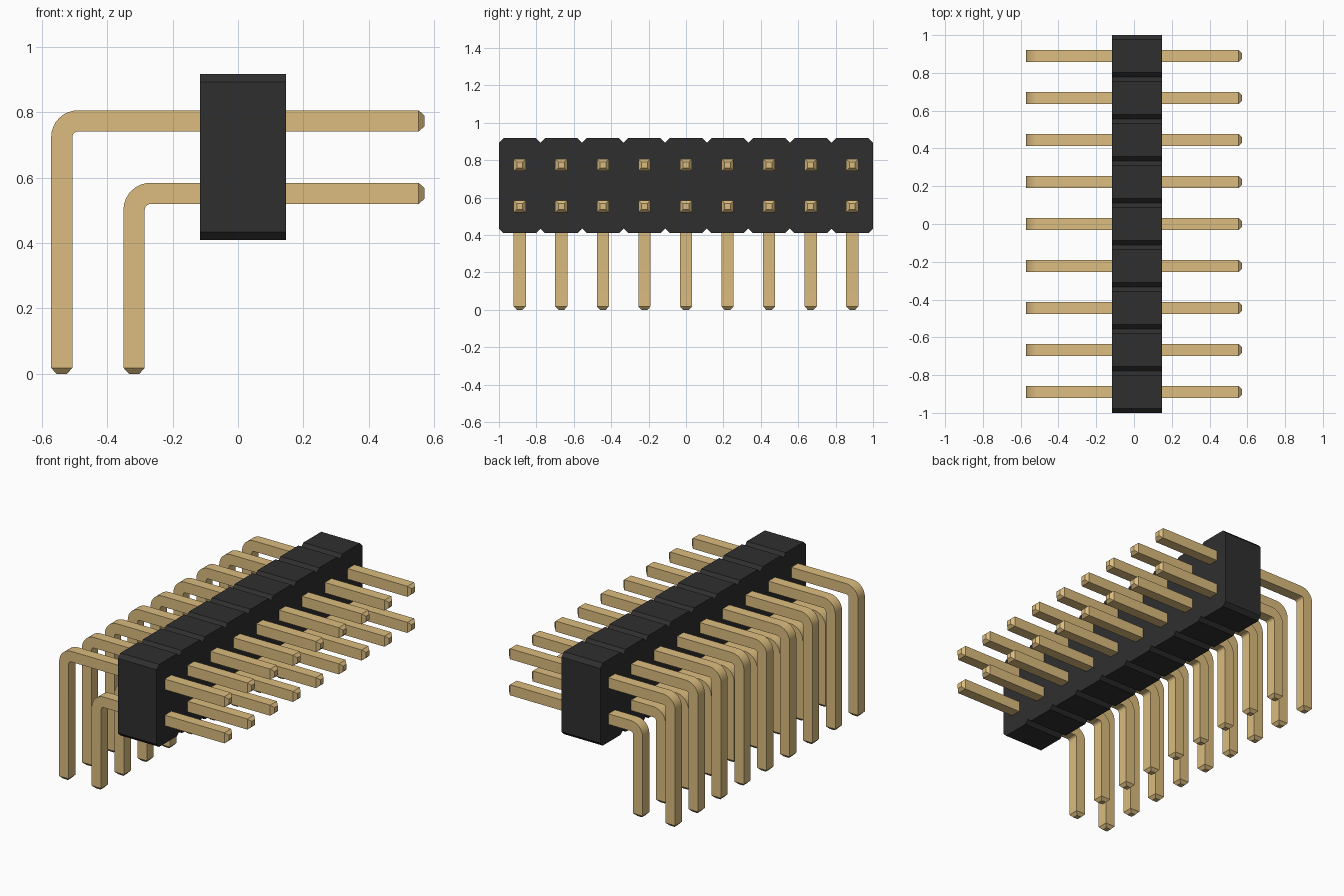
import bpy, bmesh, math
from mathutils import Vector

cube = bpy.data.objects.get("Cube")
if cube:
    bpy.data.objects.remove(cube, do_unlink=True)


def make_material(name, rgb):
    mat = bpy.data.materials.new(name)
    mat.use_nodes = True
    mat.diffuse_color = (*rgb, 1)
    mat.node_tree.nodes["Principled BSDF"].inputs["Base Color"].default_value = (*rgb, 1)
    return mat


def finish(bm, name, mat):
    bmesh.ops.recalc_face_normals(bm, faces=bm.faces)
    mesh = bpy.data.meshes.new(name)
    bm.to_mesh(mesh)
    bm.free()
    mesh.materials.append(mat)
    obj = bpy.data.objects.new(name, mesh)
    bpy.context.collection.objects.link(obj)
    return obj


black = make_material("black plastic", (0.028, 0.028, 0.028))
gold = make_material("gold metal", (0.708, 0.504, 0.211))

COUNT = 9
PITCH = 2 / COUNT
HALF = 0.0325      # half the pin thickness
TIP = 0.016        # half the tip thickness
TAPER = 0.018
BEND = 0.05        # centreline bend radius


# Housing: chamfered outline in the yz plane, extruded along x
def build_housing(x0, x1, z0, z1, cut):
    top = []
    for i in range(COUNT):
        y = -1 + i * PITCH
        if i == 0:
            top.append((y, z1 - cut))
        top += [(y + cut, z1), (y + PITCH - cut, z1), (y + PITCH, z1 - cut)]
    bottom = [(y, z0 + z1 - z) for y, z in reversed(top)]
    bm = bmesh.new()
    face = bm.faces.new([bm.verts.new((x0, y, z)) for y, z in top + bottom])
    ext = bmesh.ops.extrude_face_region(bm, geom=[face])
    moved = [v for v in ext["geom"] if isinstance(v, bmesh.types.BMVert)]
    bmesh.ops.translate(bm, verts=moved, vec=(x1 - x0, 0, 0))
    # the extrusion leaves the starting face as the closing cap
    return finish(bm, "housing", black)


# Pin: square section swept from the mating tip, round the bend, to the foot
def build_pin_mesh(name, x_leg, z_arm, x_tip):
    along, down = Vector((-1, 0, 0)), Vector((0, 0, -1))
    stations = [(Vector((x_tip, 0, z_arm)), along, TIP),
                (Vector((x_tip - TAPER, 0, z_arm)), along, HALF)]
    centre = Vector((x_leg + BEND, 0, z_arm - BEND))
    steps = 8
    for i in range(steps + 1):
        a = math.pi / 2 * i / steps
        radial = Vector((-math.sin(a), 0, math.cos(a)))
        tangent = Vector((-math.cos(a), 0, -math.sin(a)))
        stations.append((centre + radial * BEND, tangent, HALF))
    stations += [(Vector((x_leg, 0, TAPER)), down, HALF),
                 (Vector((x_leg, 0, 0)), down, TIP)]

    bm = bmesh.new()
    side = Vector((0, 1, 0))
    rings = []
    for point, tangent, h in stations:
        normal = side.cross(tangent)
        rings.append([bm.verts.new(point + side * h * s + normal * h * t)
                      for s, t in ((-1, -1), (1, -1), (1, 1), (-1, 1))])
    for a, b in zip(rings, rings[1:]):
        for k in range(4):
            n = (k + 1) % 4
            bm.faces.new((a[k], a[n], b[n], b[k]))
    bm.faces.new(rings[0])
    bm.faces.new(rings[-1])
    obj = finish(bm, name, gold)
    bpy.ops.object.select_all(action="DESELECT")
    obj.select_set(True)
    bpy.context.view_layer.objects.active = obj
    bpy.ops.object.shade_smooth_by_angle(angle=math.radians(20))
    return obj


build_housing(-0.117, 0.147, 0.41, 0.917, 0.024)

# Two rows of pins, one pair per housing segment
for row, x_leg, z_arm in (("upper", -0.5395, 0.774), ("lower", -0.318, 0.552)):
    first = build_pin_mesh(row + "_pin_1", x_leg, z_arm, 0.571)
    first.location.y = -1 + PITCH / 2
    for i in range(1, COUNT):
        pin = first.copy()
        pin.name = f"{row}_pin_{i + 1}"
        pin.location.y = -1 + PITCH * (i + 0.5)
        bpy.context.collection.objects.link(pin)
